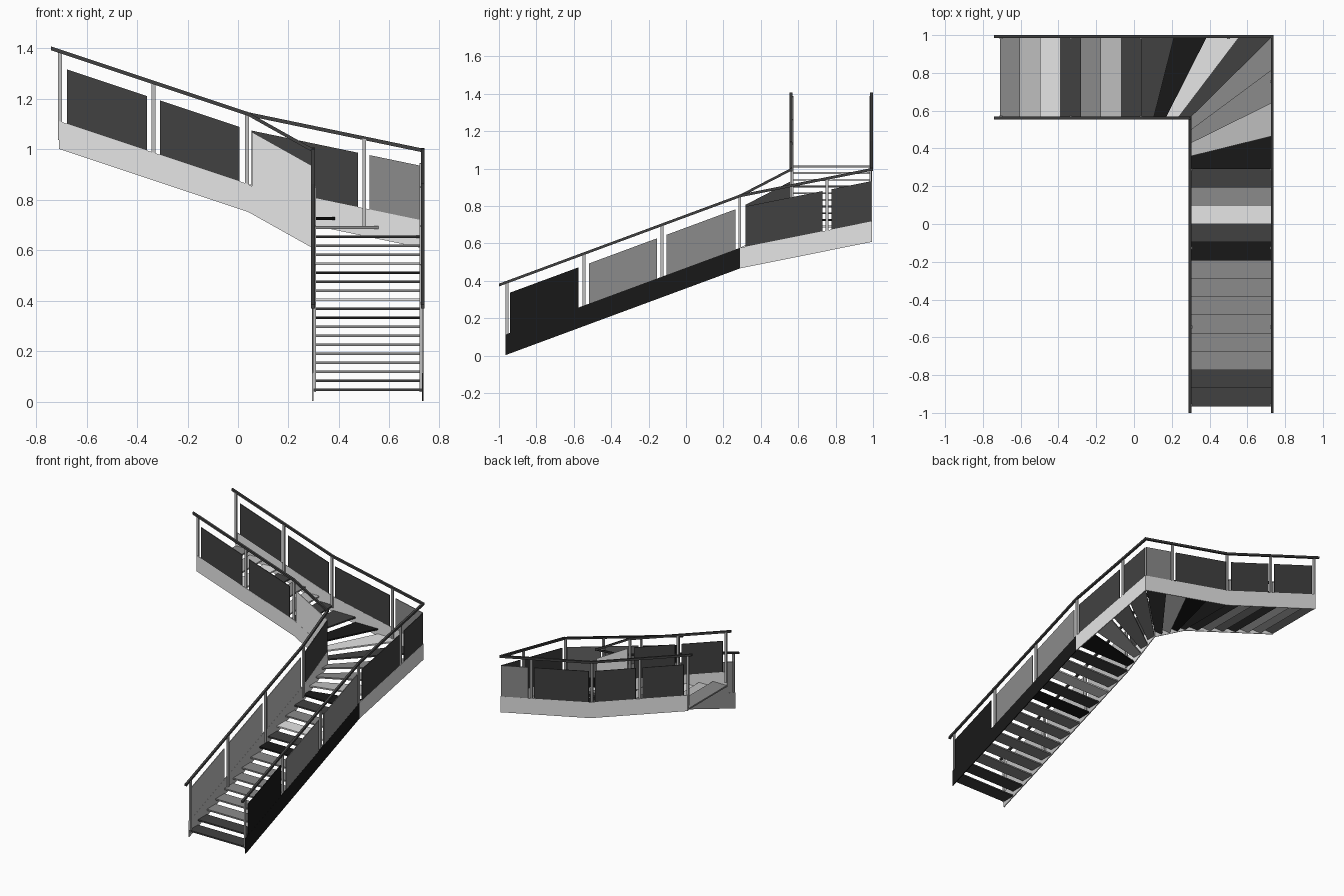
import bpy
from mathutils import Vector

if "Cube" in bpy.data.objects:
    bpy.data.objects.remove(bpy.data.objects["Cube"], do_unlink=True)

# Flat greys
MATS = {}
for key, name, v in (("W", "pale grey", 0.79), ("L", "light grey", 0.52),
                     ("M", "mid grey", 0.26), ("D", "dark grey", 0.053),
                     ("B", "near black", 0.0095)):
    m = bpy.data.materials.new(name)
    m.use_nodes = True
    m.diffuse_color = (v, v, v, 1)
    m.node_tree.nodes["Principled BSDF"].inputs["Base Color"].default_value = (v, v, v, 1)
    MATS[key] = m


def prism(name, bottom, top, key):
    """Solid between two matching four-point loops."""
    faces = [(3, 2, 1, 0), (4, 5, 6, 7)]
    faces += [(i, (i + 1) % 4, (i + 1) % 4 + 4, i + 4) for i in range(4)]
    mesh = bpy.data.meshes.new(name)
    mesh.from_pydata(bottom + top, [], faces)
    mesh.materials.append(MATS[key])
    ob = bpy.data.objects.new(name, mesh)
    bpy.context.collection.objects.link(ob)


def slab(name, a, b, low, high, thick, key, shift=0.0):
    """Upright plate following the slope from a to b, shifted sideways."""
    d = b - a
    n = Vector((-d.y, d.x, 0)).normalized()
    base = [p + n * (shift + s * thick / 2)
            for p, s in ((a, -1), (b, -1), (b, 1), (a, 1))]
    up = Vector((0, 0, 1))
    prism(name, [p + up * low for p in base], [p + up * high for p in base], key)


# Plan lines of both sides, at the underside of the stringers
X_OUT, X_IN, Y_OUT, Y_IN = 0.732, 0.297, 0.992, 0.562


def side_path(x, y):
    return [Vector(p) for p in ((x, -0.965, 0.003), (x, 0.29, 0.467), (x, y, 0.608),
                                (0.04, y, 0.752), (-0.71, y, 1.002))]


OUTER, INNER = side_path(X_OUT, Y_OUT), side_path(X_IN, Y_IN)

# Per segment: stringer colour, panels (start, end, colour), post positions
LOWER = [(0.02, 0.31), (0.355, 0.645), (0.685, 0.98)]
LOWER_POSTS = [0.006, 0.335, 0.667, 0.998]
UPPER = [(0.045, 0.465, "D"), (0.535, 0.957, "D")]
UPPER_POSTS = [0.006, 0.5, 0.993]


def lower(colours):
    return [(s, e, c) for (s, e), c in zip(LOWER, colours)]


OUTER_PARTS = [("B", lower("BMM"), LOWER_POSTS),
               ("W", [(0.04, 0.625, "D"), (0.695, 0.995, "D")], [0.66]),
               ("W", [(0.005, 0.305, "M"), (0.37, 0.98, "D")], [0.335]),
               ("W", UPPER, UPPER_POSTS)]
INNER_PARTS = [("L", lower("LLL"), LOWER_POSTS),
               ("W", [(0.1, 0.99, "D")], []),
               ("W", [(0.01, 0.94, "W")], []),
               ("W", UPPER, UPPER_POSTS)]

# Stringers, infill panels, posts and handrails
for side, path, parts, inward in (("outer", OUTER, OUTER_PARTS, 1),
                                  ("inner", INNER, INNER_PARTS, -1)):
    for i, (colour, panels, posts) in enumerate(parts):
        a, b = path[i], path[i + 1]
        run = (b - a).to_2d().length
        slab(f"{side}_stringer_{i}", a, b, 0, 0.11, 0.006, colour)
        for j, (s, e, c) in enumerate(panels):
            slab(f"{side}_panel_{i}_{j}", a.lerp(b, s), a.lerp(b, e), 0.108, 0.325, 0.005, c)
        for j, t in enumerate(posts):
            h = 0.0075 / run
            slab(f"{side}_post_{i}_{j}", a.lerp(b, t - h), a.lerp(b, t + h),
                 0.035, 0.385, 0.012, "L", inward * 0.006)
        before = 0.035 if i == 0 else 0.006
        after = 0.03 if i == 3 else 0.006
        slab(f"{side}_handrail_{i}", a.lerp(b, -before / run), a.lerp(b, 1 + after / run),
             0.38, 0.395, 0.015, "D")

# Open treads: straight flight, winders, straight flight
COUNTS = (13, 4, 4, 7)
COLOURS = "DDMMMMMMBDWMD" + "BLMM" + "DWBD" + "DLMDWLM"
RISE, FIRST, THICK = 0.0357, 0.0425, 0.01


def divide(path):
    pts = [path[i].lerp(path[i + 1], k / n) for i, n in enumerate(COUNTS) for k in range(n)]
    return pts + [path[-1]]


ins, outs = divide(INNER), divide(OUTER)
for i, c in enumerate(COLOURS):
    z = FIRST + RISE * i
    ring = [ins[i], outs[i], outs[i + 1], ins[i + 1]]
    prism(f"tread_{i + 1}", [Vector((p.x, p.y, z)) for p in ring],
          [Vector((p.x, p.y, z + THICK)) for p in ring], c)
